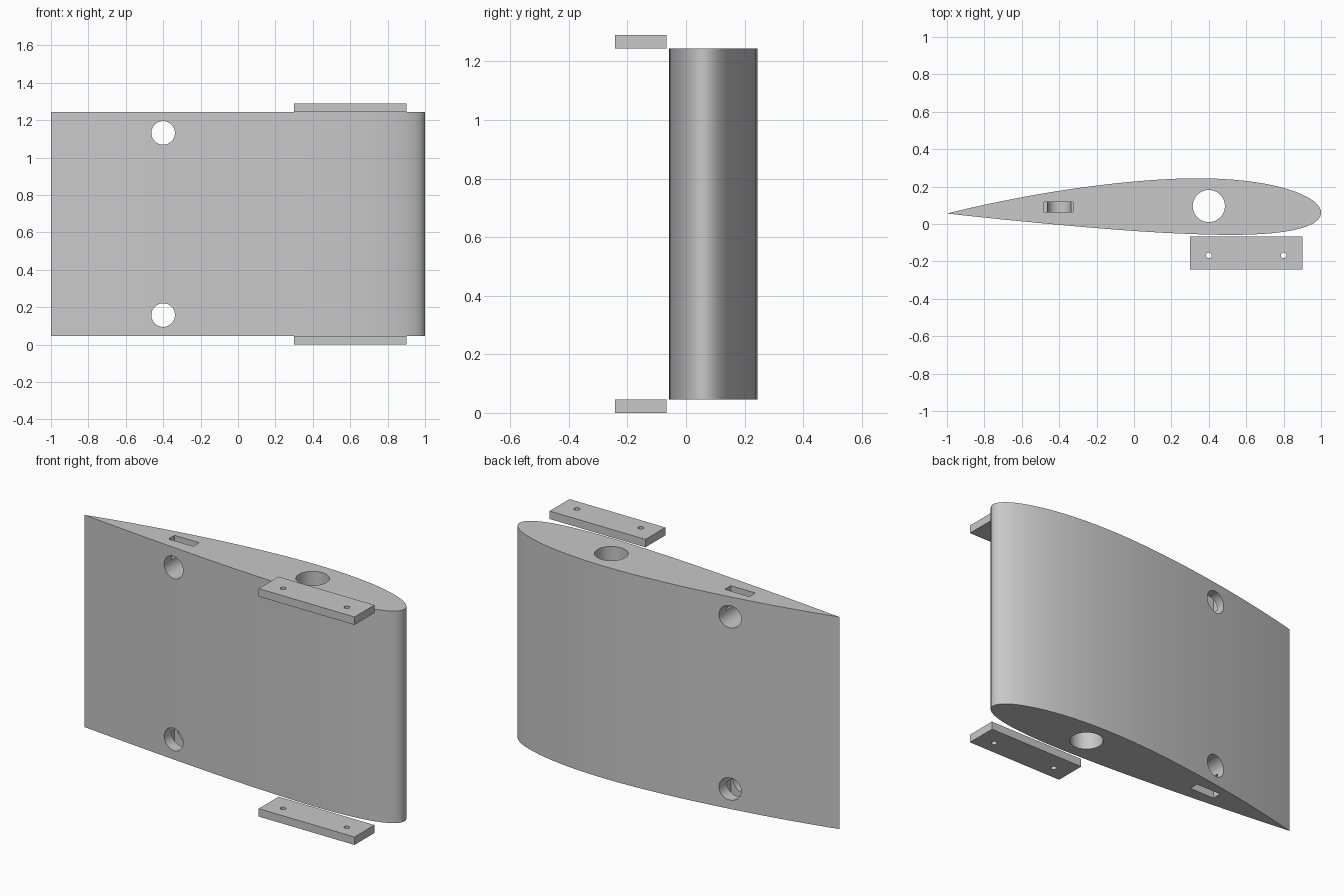
import bpy
import bmesh
import math
from mathutils import Matrix, Vector

if "Cube" in bpy.data.objects:
    bpy.data.objects.remove(bpy.data.objects["Cube"], do_unlink=True)

# Single plain grey material
grey = bpy.data.materials.new("plain grey")
grey.use_nodes = True
grey.diffuse_color = (0.58, 0.58, 0.58, 1)
grey.node_tree.nodes["Principled BSDF"].inputs["Base Color"].default_value = grey.diffuse_color

BOTTOM, TOP = 0.045, 1.245
MIDDLE = (BOTTOM + TOP) / 2
CHORD, CHORD_Y = 2.0, 0.056


def new_object(name, bm):
    bmesh.ops.recalc_face_normals(bm, faces=bm.faces)
    mesh = bpy.data.meshes.new(name)
    bm.to_mesh(mesh)
    bm.free()
    mesh.materials.append(grey)
    obj = bpy.data.objects.new(name, mesh)
    bpy.context.collection.objects.link(obj)
    return obj


def box(name, low, high):
    low, high = Vector(low), Vector(high)
    bm = bmesh.new()
    place = Matrix.Translation((low + high) / 2) @ Matrix.Diagonal((*(high - low), 1))
    bmesh.ops.create_cube(bm, size=1, matrix=place)
    return new_object(name, bm)


def rod(name, centre, radius, length, axis="Z"):
    bm = bmesh.new()
    place = Matrix.Translation(centre)
    if axis == "Y":
        place = place @ Matrix.Rotation(math.pi / 2, 4, "X")
    bmesh.ops.create_cone(bm, cap_ends=True, segments=48, radius1=radius,
                          radius2=radius, depth=length, matrix=place)
    return new_object(name, bm)


def cut(target, cutter):
    bpy.context.view_layer.objects.active = target
    mod = target.modifiers.new("cut", "BOOLEAN")
    mod.operation = "DIFFERENCE"
    mod.solver = "EXACT"
    mod.object = cutter
    bpy.ops.object.modifier_apply(modifier=mod.name)
    bpy.data.objects.remove(cutter, do_unlink=True)


def smooth(obj):
    bpy.ops.object.select_all(action="DESELECT")
    obj.select_set(True)
    bpy.context.view_layer.objects.active = obj
    bpy.ops.object.shade_smooth_by_angle(angle=math.radians(30))


def airfoil_point(t, side):
    """Cambered section: t runs 0 at the nose to 1 at the tail."""
    thick = 0.75 * (0.2969 * math.sqrt(t) - 0.126 * t - 0.3516 * t**2
                    + 0.2843 * t**3 - 0.1036 * t**4)
    peak, rise = 0.4, 0.02
    if t < peak:
        camber = rise / peak**2 * (2 * peak * t - t * t)
        slope = 2 * rise / peak**2 * (peak - t)
    else:
        camber = rise / (1 - peak)**2 * (1 - 2 * peak + 2 * peak * t - t * t)
        slope = 2 * rise / (1 - peak)**2 * (peak - t)
    angle = math.atan(slope)
    along = t - side * thick * math.sin(angle)
    across = camber + side * thick * math.cos(angle)
    return CHORD / 2 - CHORD * along, CHORD_Y + CHORD * across


# Wing section extruded upward
STEPS = 40
stations = [(1 - math.cos(math.pi * i / STEPS)) / 2 for i in range(STEPS + 1)]
outline = [airfoil_point(t, 1) for t in reversed(stations)]
outline += [airfoil_point(t, -1) for t in stations[1:-1]]
bm = bmesh.new()
base = bm.faces.new([bm.verts.new((x, y, BOTTOM)) for x, y in outline])
extruded = bmesh.ops.extrude_face_region(bm, geom=[base])["geom"]
bmesh.ops.translate(bm, vec=(0, 0, TOP - BOTTOM),
                    verts=[v for v in extruded if isinstance(v, bmesh.types.BMVert)])
wing = new_object("wing_section", bm)

# Spar hole through the span, then cross holes and the slots leading into them
cut(wing, rod("spar_cutter", (0.4, 0.096, MIDDLE), 0.086, 2))
for end, edge in ((-1, BOTTOM), (1, TOP)):
    hole_z = edge - end * 0.113
    cut(wing, rod("cross_cutter", (-0.4, 0.09, hole_z), 0.063, 1, "Y"))
    outer = edge + end * 0.05
    cut(wing, box("slot_cutter", (-0.48, 0.064, min(hole_z, outer)),
                  (-0.325, 0.118, max(hole_z, outer))))
smooth(wing)

# Drilled mounting plates beside both ends
for name, z in (("lower_plate", 0), ("upper_plate", TOP)):
    plate = box(name, (0.3, -0.243, z), (0.9, -0.066, z + 0.045))
    for x in (0.4, 0.8):
        cut(plate, rod("screw_cutter", (x, -0.168, z + 0.02), 0.015, 0.2))
    smooth(plate)
